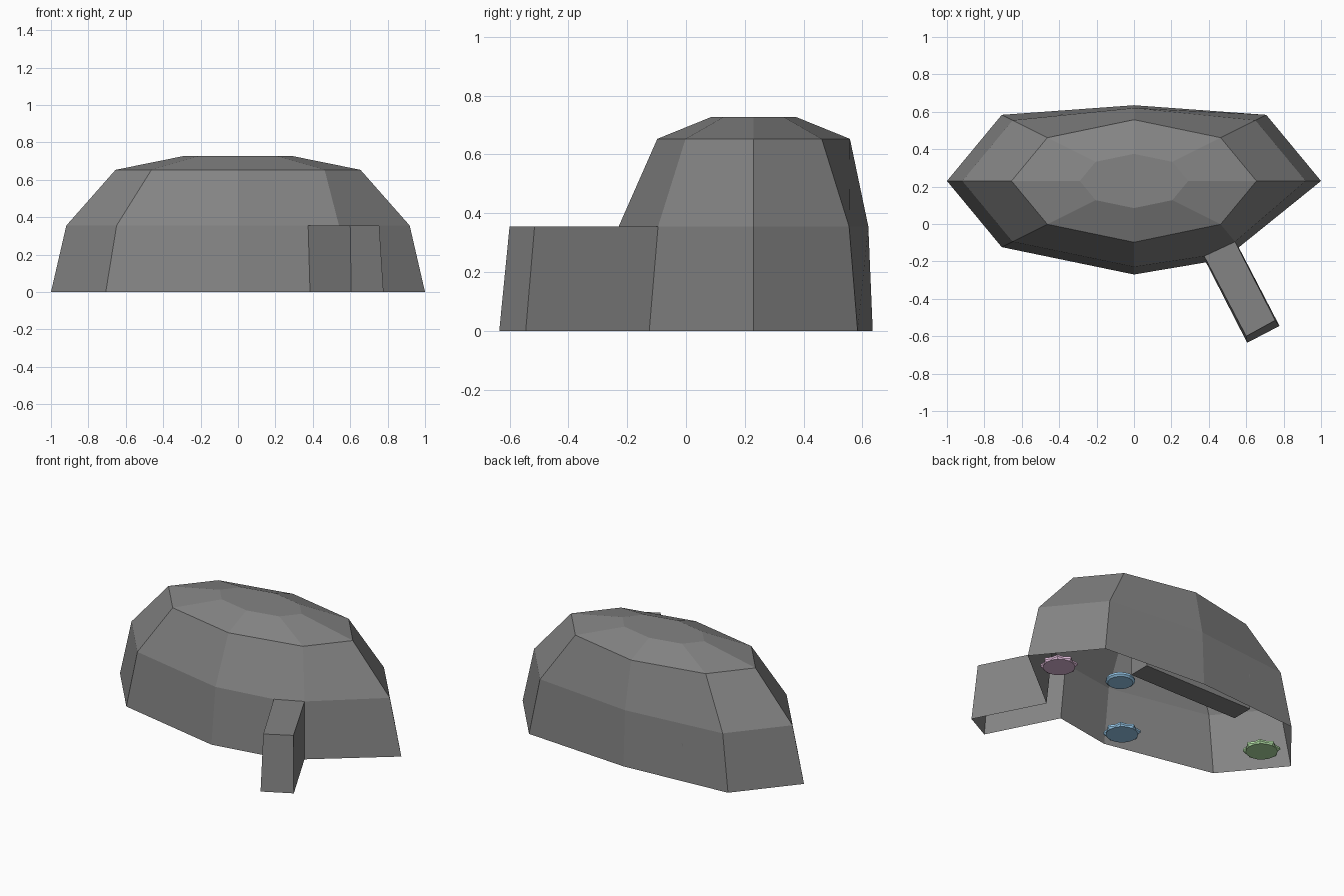
import bpy, bmesh
from math import cos, sin, pi
from mathutils import Vector

if "Cube" in bpy.data.objects:
    bpy.data.objects.remove(bpy.data.objects["Cube"])

CY = 0.23


def finish(name, bm, mat):
    me = bpy.data.meshes.new(name)
    bm.to_mesh(me)
    bm.free()
    ob = bpy.data.objects.new(name, me)
    bpy.context.collection.objects.link(ob)
    me.materials.append(mat)
    return ob


def colour(name, rgb):
    m = bpy.data.materials.new(name)
    m.diffuse_color = (*rgb, 1)
    m.use_nodes = True
    m.node_tree.nodes["Principled BSDF"].inputs["Base Color"].default_value = m.diffuse_color
    return m


stone = colour("stone", (0.23, 0.23, 0.23))
pink = colour("pink", (0.75, 0.50, 0.70))
blue = colour("blue", (0.32, 0.60, 0.85))
green = colour("green", (0.45, 0.74, 0.38))

# domed shell: stacked stretched octagons, open underneath
bm = bmesh.new()
rings = []
for r, z in ((1.0, 0), (0.918, 0.355), (0.655, 0.653), (0.29, 0.727)):
    pts = [Vector((r * cos(k * pi / 4), CY + 0.5 * r * sin(k * pi / 4), z)) for k in range(8)]
    rings.append(pts)
# flattened back and shifted corner beside the tunnel
rings[0][2].y, rings[1][2].y = 0.635, 0.62
rings[0][7] = Vector((0.56, -0.125, 0))
rings[1][7] = Vector((0.54, -0.095, 0.355))
V = [[bm.verts.new(p) for p in ring] for ring in rings]
jamb = [bm.verts.new((0.385, -0.205, 0)), bm.verts.new((0.375, -0.172, 0.355))]
for i in range(3):
    for k in range(8):
        n = (k + 1) % 8
        a, b, c, d = V[i][k], V[i][n], V[i + 1][n], V[i + 1][k]
        if k == 6 and i == 0:
            bm.faces.new((a, jamb[0], jamb[1], d))
        elif k == 6 and i == 1:
            bm.faces.new((a, jamb[1], b, c, d))
        else:
            bm.faces.new((a, b, c, d))
bm.faces.new(V[3])

# entrance tunnel pulled out of the wall opening, with a closed end
inner = [jamb[0], jamb[1], V[1][7], V[0][7]]
outer = [bm.verts.new(p) for p in ((0.605, -0.635, 0), (0.60, -0.60, 0.355),
                                   (0.755, -0.515, 0.355), (0.778, -0.545, 0))]
for k in range(3):
    bm.faces.new((inner[k], inner[k + 1], outer[k + 1], outer[k]))
bm.faces.new(outer)
bmesh.ops.recalc_face_normals(bm, faces=bm.faces)
finish("dome_shell", bm, stone)

# bench along the back wall
bm = bmesh.new()
bmesh.ops.create_cube(bm, size=1)
bmesh.ops.scale(bm, vec=(0.785, 0.14, 0.23), verts=bm.verts)
bmesh.ops.translate(bm, vec=(0.003, 0.517, 0.115), verts=bm.verts)
finish("back_bench", bm, stone)


# small low floor plants: flat base and a scalloped rim
def plant(name, x, y, mat, wave, rad):
    bm = bmesh.new()
    n = 16
    loops = []
    for r, z, w in ((0.85, 0, 0), (1.0, 0.010, wave), (0.97, 0.024, wave), (0.6, 0.034, 0)):
        loop = []
        for k in range(n):
            rr = rad * r * (1 - w * (k % 2))
            t = 2 * pi * k / n
            loop.append(bm.verts.new((x + rr * cos(t), y + rr * sin(t), z)))
        loops.append(loop)
    for lo, hi in zip(loops, loops[1:]):
        for k in range(n):
            m = (k + 1) % n
            bm.faces.new((lo[k], lo[m], hi[m], hi[k]))
    bm.faces.new(loops[0][::-1])
    bm.faces.new(loops[-1])
    finish(name, bm, mat)


plant("pink_plant", 0.775, 0.245, pink, 0.18, 0.11)
plant("blue_plant_back", 0.385, 0.335, blue, 0.02, 0.087)
plant("blue_plant_front", -0.01, -0.12, blue, 0.18, 0.11)
plant("green_plant", -0.76, 0.25, green, 0.18, 0.11)
